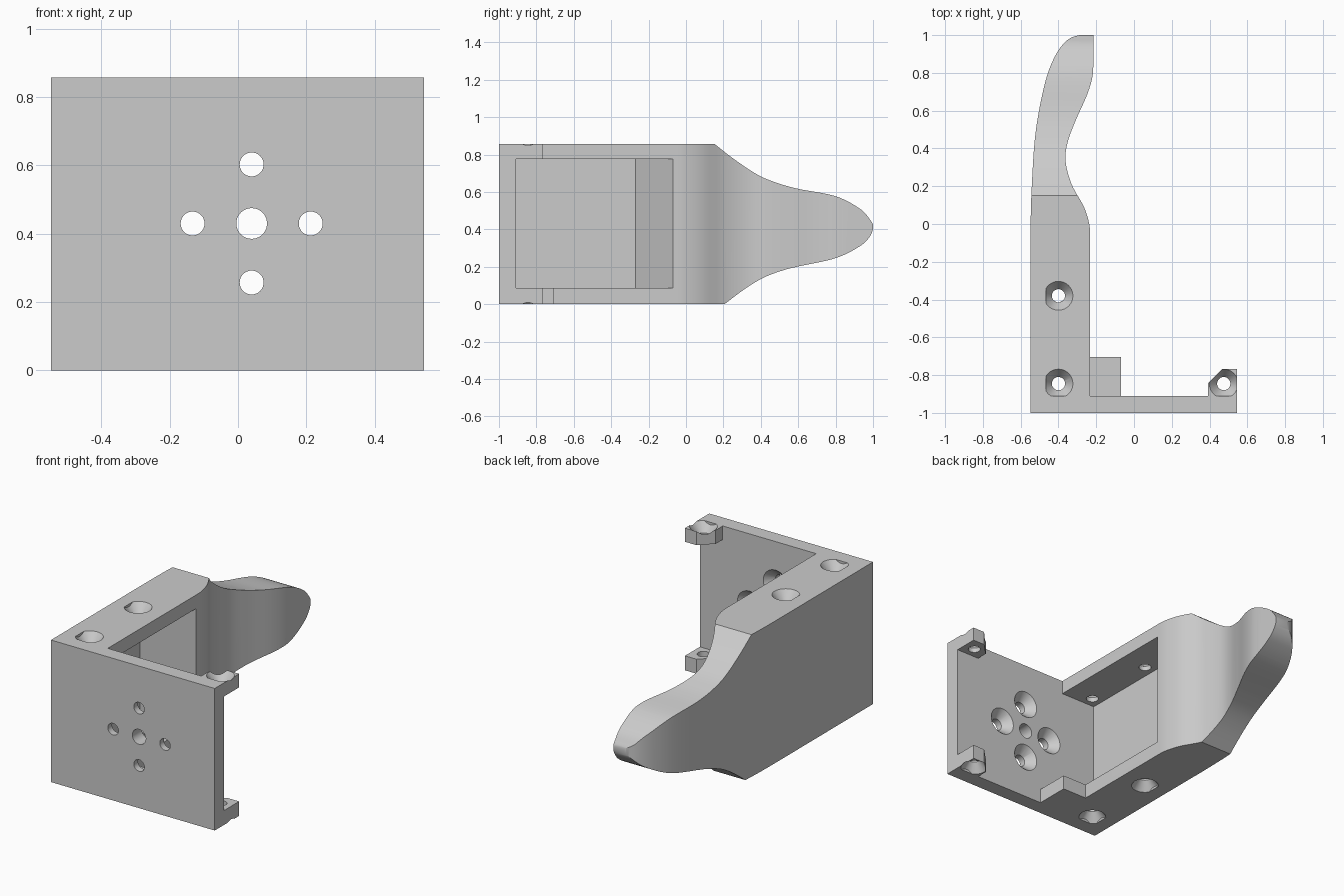
import bpy, bmesh, math
from mathutils import Vector, Matrix

cube = bpy.data.objects.get("Cube")
if cube:
    bpy.data.objects.remove(cube, do_unlink=True)

H, T = 0.857, 0.085            # height and wall thickness
LEFT, RIGHT = -0.548, 0.545
PLATE_Y, RIM_X, FLOOR_X = -0.91, -0.232, -0.465

grey = bpy.data.materials.new("plain grey")
grey.use_nodes = True
grey.diffuse_color = (0.6, 0.6, 0.6, 1)
grey.node_tree.nodes["Principled BSDF"].inputs["Base Color"].default_value = (0.6, 0.6, 0.6, 1)


def finish(name, bm):
    bmesh.ops.recalc_face_normals(bm, faces=bm.faces)
    mesh = bpy.data.meshes.new(name)
    bm.to_mesh(mesh)
    bm.free()
    mesh.materials.append(grey)
    ob = bpy.data.objects.new(name, mesh)
    bpy.context.collection.objects.link(ob)
    return ob


def prism(name, points, lo, hi, axis="z"):
    """Extrude an xy outline along z, or a yz outline along x."""
    bm = bmesh.new()
    place = (lambda p: (p[0], p[1], lo)) if axis == "z" else (lambda p: (lo, p[0], p[1]))
    face = bm.faces.new([bm.verts.new(place(p)) for p in points])
    out = bmesh.ops.extrude_face_region(bm, geom=[face])
    step = Vector((0, 0, hi - lo)) if axis == "z" else Vector((hi - lo, 0, 0))
    bmesh.ops.translate(bm, vec=step, verts=[v for v in out["geom"] if isinstance(v, bmesh.types.BMVert)])
    return finish(name, bm)


def box(name, x0, x1, y0, y1, z0, z1):
    return prism(name, [(x0, y0), (x1, y0), (x1, y1), (x0, y1)], z0, z1)


def cone(name, start, end, r1, r2):
    start, end = Vector(start), Vector(end)
    axis = end - start
    turn = Vector((0, 0, 1)).rotation_difference(axis).to_matrix().to_4x4()
    bm = bmesh.new()
    bmesh.ops.create_cone(bm, cap_ends=True, segments=40, radius1=r1, radius2=r2, depth=axis.length,
                          matrix=Matrix.Translation((start + end) / 2) @ turn)
    return finish(name, bm)


def combine(target, other, operation):
    mod = target.modifiers.new(operation.lower(), "BOOLEAN")
    mod.operation, mod.object, mod.solver = operation, other, "EXACT"
    bpy.context.view_layer.objects.active = target
    bpy.ops.object.modifier_apply(modifier=mod.name)
    bpy.data.objects.remove(other, do_unlink=True)


def spline(points, steps=8):
    """Smooth curve through the points."""
    pts = [Vector(p) for p in points]
    pts = [pts[0]] + pts + [pts[-1]]
    out = []
    for a, b, c, d in zip(pts, pts[1:], pts[2:], pts[3:]):
        for i in range(steps):
            t = i / steps
            out.append(b + (c - a) * t / 2 + (a * 2 - b * 5 + c * 4 - d) * t * t / 2
                       + (b * 3 - a - c * 3 + d) * t ** 3 / 2)
    return out + [pts[-1]]


# Side arm with curved finger: plan outline trimmed by side outline
inner = spline([(RIM_X, -0.07), (-0.237, 0), (-0.265, 0.09), (-0.33, 0.21), (-0.362, 0.33),
                (-0.352, 0.43), (-0.31, 0.545), (-0.25, 0.68), (-0.222, 0.77), (-0.215, 0.84)])
outer = spline([(-0.215, 1), (-0.288, 1), (-0.357, 0.97), (-0.42, 0.885), (-0.473, 0.74),
                (-0.522, 0.476), (-0.543, 0.16), (LEFT, -0.05)])
bracket = prism("bracket", [(LEFT, -1), (RIM_X, -1)] + inner + outer, 0, H)
tip = spline([(0.152, H), (0.26, 0.773), (0.39, 0.688), (0.5, 0.644), (0.607, 0.615), (0.8, 0.577),
              (0.93, 0.51), (0.985, 0.45), (1, 0.415), (0.985, 0.365), (0.93, 0.31), (0.8, 0.246),
              (0.607, 0.203), (0.52, 0.181), (0.42, 0.144), (0.32, 0.085), (0.206, 0)])
combine(bracket, prism("side_outline", [(-1.1, 0), (-1.1, H)] + tip, -1, 1, "x"), "INTERSECT")

# Pocket with a slanted end
combine(bracket, prism("pocket", [(0, PLATE_Y), (FLOOR_X, PLATE_Y), (FLOOR_X, -0.27),
                                  (RIM_X, -0.07), (0, -0.07)], 0.087, 0.775), "DIFFERENCE")

# Front plate, corner tabs and lower ledge
combine(bracket, box("front_plate", -0.4, RIGHT, -1, PLATE_Y, 0, H), "UNION")
tab = [(0.392, -0.95), (RIGHT, -0.95), (RIGHT, -0.768), (0.467, -0.768), (0.392, -0.843)]
for z0, z1 in ((0, 0.087), (0.775, H)):
    combine(bracket, prism("corner_tab", tab, z0, z1), "UNION")
combine(bracket, box("lower_ledge", -0.3, -0.07, -0.95, -0.705, 0, 0.087), "UNION")

# Plate holes, countersunk on the inside
cx, cz = 0.04, 0.43
combine(bracket, cone("centre_hole", (cx, -1.1, cz), (cx, -0.8, cz), 0.045, 0.045), "DIFFERENCE")
for i in range(4):
    x = cx + 0.173 * round(math.cos(i * math.pi / 2))
    z = cz + 0.173 * round(math.sin(i * math.pi / 2))
    combine(bracket, cone("hole", (x, -1.1, z), (x, -0.8, z), 0.035, 0.035), "DIFFERENCE")
    combine(bracket, cone("countersink", (x, -0.96, z), (x, -0.9, z), 0.035, 0.091), "DIFFERENCE")

# Vertical screw holes, countersunk outside and kept clear of the walls
for x, y in ((-0.4, -0.38), (-0.4, -0.845), (0.475, -0.845)):
    for face, inward in ((H, -1), (0, 1)):
        hole = cone("hole", (x, y, face - inward * 0.05), (x, y, face + inward * 0.15), 0.035, 0.035)
        combine(bracket, hole, "DIFFERENCE")
        sink = cone("countersink", (x, y, face + inward * 0.055), (x, y, face - inward * 0.01), 0.035, 0.084)
        combine(sink, box("clearance", FLOOR_X, 0.7, PLATE_Y, 0, -0.2, 1.1), "INTERSECT")
        combine(bracket, sink, "DIFFERENCE")

bpy.ops.object.select_all(action="DESELECT")
bracket.select_set(True)
bpy.context.view_layer.objects.active = bracket
bpy.ops.object.shade_smooth_by_angle(angle=math.radians(25))
